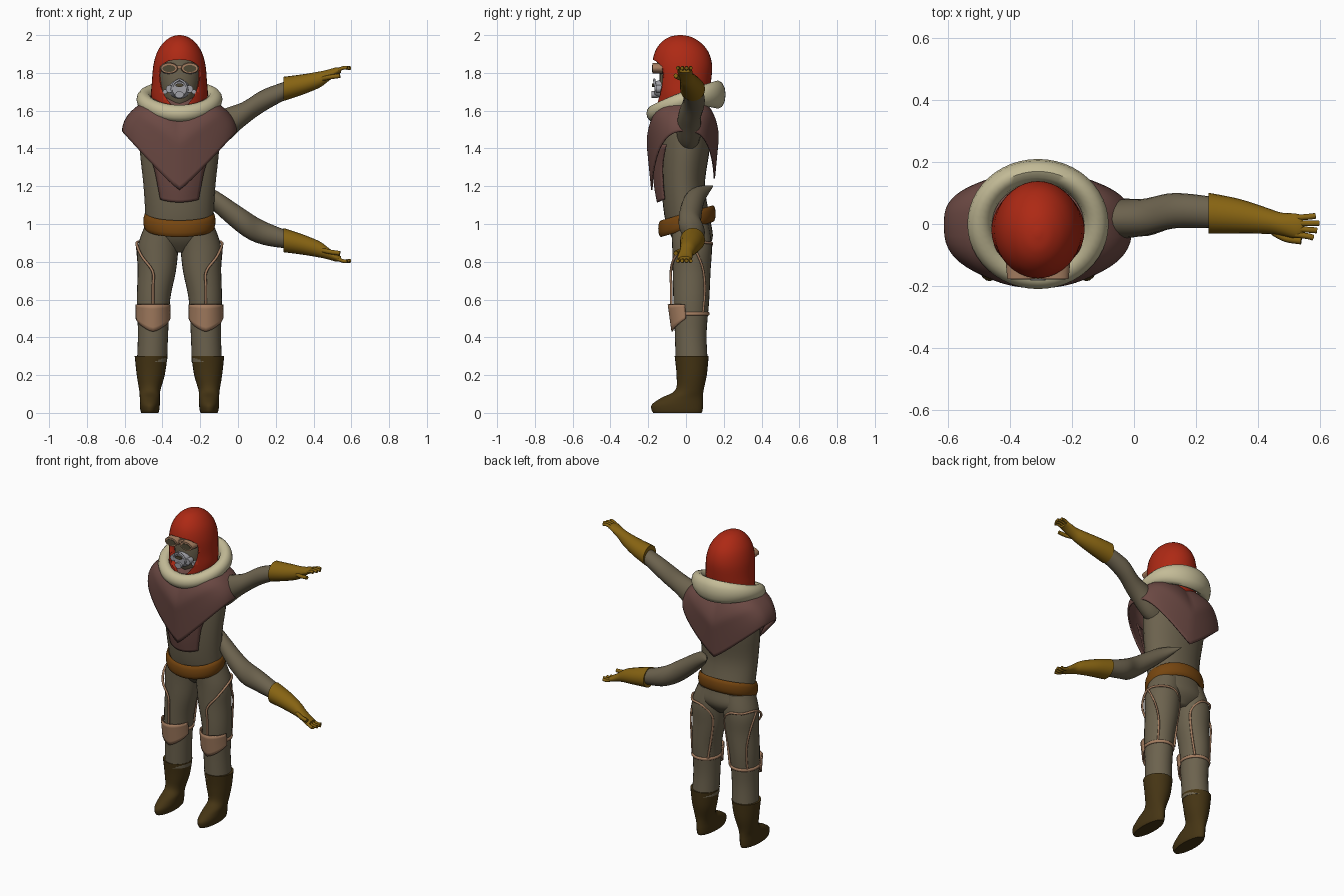
import bpy, bmesh, math
from math import sin, cos, pi
from mathutils import Vector

if "Cube" in bpy.data.objects:
    bpy.data.objects.remove(bpy.data.objects["Cube"])

CX = -0.31  # body centre line


def material(name, *rgb):
    m = bpy.data.materials.new(name)
    m.use_nodes = True
    m.diffuse_color = (*rgb, 1)
    b = m.node_tree.nodes["Principled BSDF"]
    b.inputs["Base Color"].default_value = (*rgb, 1)
    b.inputs["Roughness"].default_value = 0.8
    return m


SUIT = material("olive suit", 0.15, 0.123, 0.076)
RED = material("red hood", 0.42, 0.022, 0.007)
FUR = material("cream fur", 0.55, 0.5, 0.31)
CLOTH = material("plum cloth", 0.15, 0.067, 0.057)
GLOVE = material("mustard leather", 0.24, 0.125, 0.006)
BELT = material("brown leather", 0.18, 0.06, 0.005)
BOOT = material("dark boot", 0.06, 0.035, 0.007)
PAD = material("tan pad", 0.38, 0.21, 0.12)
METAL = material("grey metal", 0.35, 0.35, 0.38)
LENS = material("dark lens", 0.08, 0.065, 0.035)


def finish(ob, mat, angle=50):
    ob.data.materials.append(mat)
    bpy.ops.object.select_all(action='DESELECT')
    ob.select_set(True)
    bpy.context.view_layer.objects.active = ob
    bpy.ops.object.shade_smooth_by_angle(angle=math.radians(angle))
    return ob


def grid(name, f, nu, nv, mat, loop_u=True, loop_v=False, caps=False, thick=0):
    """Surface from f(u, v) with u, v in 0..1."""
    bm = bmesh.new()
    du, dv = nu if loop_u else nu - 1, nv if loop_v else nv - 1
    rows = [[bm.verts.new(f(i / du, j / dv)) for i in range(nu)] for j in range(nv)]
    for j in range(dv):
        for i in range(du):
            a, b = rows[j], rows[(j + 1) % nv]
            k = (i + 1) % nu
            bm.faces.new((a[i], a[k], b[k], b[i]))
    if caps:
        bm.faces.new(rows[0])
        bm.faces.new(rows[-1])
    bmesh.ops.recalc_face_normals(bm, faces=bm.faces)
    me = bpy.data.meshes.new(name)
    bm.to_mesh(me)
    bm.free()
    ob = bpy.data.objects.new(name, me)
    bpy.context.collection.objects.link(ob)
    if thick:
        mod = ob.modifiers.new("thickness", 'SOLIDIFY')
        mod.thickness, mod.offset = thick, 0
    return finish(ob, mat)


def spline(keys, t):
    """Smooth interpolation through equal-length tuples."""
    n = len(keys) - 1
    i = min(int(t * n), n - 1)
    s = t * n - i
    p = [Vector(keys[max(0, min(n, i + k))]) for k in (-1, 0, 1, 2)]
    return p[1] + 0.5 * s * (p[2] - p[0] + s * (2 * p[0] - 5 * p[1] + 4 * p[2] - p[3]
                             + s * (3 * (p[1] - p[2]) + p[3] - p[0])))


def loft(name, keys, mat, axis='z', nu=28):
    """Ellipses stacked along z (z, x, y, rx, ry) or along x (x, y, z, ry, rz)."""
    def f(u, v):
        h, a, b, ra, rb = spline(keys, v)
        a, b = a + ra * cos(2 * pi * u), b + rb * sin(2 * pi * u)
        return (a, b, h) if axis == 'z' else (h, a, b)
    return grid(name, f, nu, (len(keys) - 1) * 5 + 1, mat, caps=True)


def ring_tube(name, centre, section, mat):
    """Closed band: centre(a) gives x, y, z; section(a) gives radial and vertical radius."""
    def f(u, v):
        a = 2 * pi * u
        c, (r, h) = Vector(centre(a)), section(a)
        out = Vector((sin(a), -cos(a), 0))
        return c + out * r * cos(2 * pi * v) + Vector((0, 0, h * sin(2 * pi * v)))
    return grid(name, f, 48, 12, mat, loop_v=True)


def tube(name, pts, r, mat):
    cu = bpy.data.curves.new(name, 'CURVE')
    cu.dimensions, cu.bevel_depth, cu.use_fill_caps, cu.bevel_resolution = '3D', r, True, 2
    sp = cu.splines.new('POLY')
    n = 4 * (len(pts) - 1)
    sp.points.add(n)
    for i in range(n + 1):
        sp.points[i].co = (*spline(pts, i / n), 1)
    ob = bpy.data.objects.new(name, cu)
    bpy.context.collection.objects.link(ob)
    bpy.ops.object.select_all(action='DESELECT')
    ob.select_set(True)
    bpy.context.view_layer.objects.active = ob
    bpy.ops.object.convert(target='MESH')
    return finish(bpy.context.object, mat)


def disc(name, loc, r, depth, mat, scale=(1, 1), r2=None):
    """Short cylinder or cone facing the front."""
    bpy.ops.mesh.primitive_cone_add(vertices=16, radius1=r if r2 is None else r2, radius2=r,
                                    depth=depth, location=loc, rotation=(pi / 2, 0, 0))
    ob = bpy.context.object
    ob.name, ob.scale = name, (scale[0], scale[1], 1)
    return finish(ob, mat, 30)


def spow(x, p):
    return math.copysign(abs(x) ** p, x)


# Torso
loft("torso", [(.85, CX, .04, .05, .05), (.92, CX, .035, .185, .105), (1.02, CX, .01, .18, .12),
               (1.2, CX, -.015, .19, .115), (1.4, CX, -.005, .21, .13), (1.52, CX, 0, .2, .12),
               (1.6, CX, 0, .13, .1), (1.66, CX, 0, .08, .08)], SUIT)

# Belt, higher at the back
ring_tube("belt", lambda a: (CX + .177 * sin(a), .005 - .138 * cos(a), 1.015 - .04 * cos(a)),
          lambda a: (.014, .044), BELT)

# Legs, boots, knee pads and straps
for side, s in (("right", -1), ("left", 1)):
    X = lambda o: CX + s * o
    loft(side + "_leg", [(1.0, X(.09), .02, .09, .1), (.88, X(.113), .032, .108, .105),
                         (.75, X(.12), .03, .101, .1), (.6, X(.137), .028, .088, .095),
                         (.42, X(.14), .025, .08, .084), (.27, X(.145), .03, .08, .085)], SUIT)
    loft(side + "_boot", [(.3, X(.15), .03, .087, .09), (.2, X(.152), .03, .074, .08),
                          (.12, X(.157), .018, .056, .075), (.08, X(.157), -.02, .053, .11),
                          (.045, X(.157), -.045, .053, .135), (.015, X(.157), -.047, .05, .135),
                          (0, X(.157), -.045, .045, .128)], BOOT)

    def pad(u, v):
        a = (u - .5) * 2.6
        low = .43 + .07 * abs(2 * u - 1) ** 1.3
        z = .575 + (low - .575) * v
        return (X(.14) + .092 * sin(a), .025 - (.118 - .02 * v) * cos(a), z)
    grid(side + "_knee_pad", pad, 17, 7, PAD, loop_u=False, thick=.008)
    ring_tube(side + "_knee_strap", lambda a: (X(.139) + .085 * sin(a), .026 - .092 * cos(a), .525),
              lambda a: (.007, .01), PAD)
    tube(side + "_thigh_strap", [(X(.14), -.078, .57), (X(.14), -.078, .67), (X(.142), -.08, .75),
                                 (X(.2), -.055, .83), (X(.226), .03, .9), (X(.18), .12, .9),
                                 (X(.1), .135, .89), (X(.045), .105, .82), (X(.055), .095, .7),
                                 (X(.08), .1, .53)], .007, PAD)
    tube(side + "_outer_strap", [(X(.226), .03, .9), (X(.215), .085, .78), (X(.2), .1, .66),
                                 (X(.2), .09, .53)], .006, PAD)

# Arms, both reaching out to the same side
ARMS = {"upper": [(-.22, .01, 1.45, .06, .08), (-.1, .015, 1.5, .065, .1), (.02, .02, 1.575, .06, .068),
                  (.13, .043, 1.65, .057, .06), (.27, .036, 1.715, .05, .046)],
        "lower": [(-.25, .14, 1.2, .004, .004), (-.14, .05, 1.135, .05, .055), (.02, .02, 1.015, .06, .073),
                  (.13, .043, .955, .057, .064), (.27, .036, .915, .05, .046)]}
for side, keys in ARMS.items():
    loft(side + "_arm", keys, SUIT, 'x', 20)
    Z = (lambda z: z) if side == "upper" else (lambda z: 2.63 - z)
    loft(side + "_glove", [(.24, .035, Z(1.715), .066, .064), (.34, .025, Z(1.738), .056, .054),
                           (.43, .01, Z(1.764), .042, .043), (.475, 0, Z(1.785), .037, .032),
                           (.52, -.006, Z(1.808), .04, .021), (.545, -.006, Z(1.815), .034, .014)],
         GLOVE, 'x', 20)
    for i in range(4):
        y = .02 - .018 * i
        reach = .6 - .012 * abs(i - 1.2)
        tube(f"{side}_finger_{i + 1}", [(.52, y, Z(1.812)), (.56, y * 1.15, Z(1.827)),
                                        (reach, y * 1.3, Z(1.825))], .0095, GLOVE)
    tube(side + "_thumb", [(.45, -.025, Z(1.77)), (.49, -.046, Z(1.778)), (.54, -.054, Z(1.785))],
         .012, GLOVE)


# Poncho with pointed front and back
def poncho(u, v):
    a = 2 * pi * u
    s, c = sin(a), cos(a)
    tip = 1.18 if c > 0 else 1.24
    z_hem = tip + (1.49 - tip) * abs(s) ** 1.1
    rx = .3 * (.4 + .6 * sin(v * pi / 2))
    fold = .45 + .55 * sin(min(1, v * 1.9) * pi / 2) - .24 * max(0, v - .5)
    ry = (.205 if c > 0 else .17) * fold
    z = 1.67 + (z_hem - 1.67) * (v ** (1.35 * abs(s) + (1 - abs(s))))
    return (CX + rx * s, -ry * spow(c, .7), z)


grid("poncho", poncho, 64, 20, CLOTH, thick=.008)


# Bib hanging below the poncho
def bib(u, v):
    half, z, y = spline([(.2, 1.42, -.165), (.14, 1.31, -.175), (.115, 1.2, -.165), (.1, 1.115, -.15)], v)
    k = 2 * u - 1
    return (CX + half * k, y + .06 * k * k * (1 - .4 * v), z + .015 * v * k * k)


grid("bib", bib, 15, 13, CLOTH, loop_u=False, thick=.008)

# Fur collar, deeper at the back
ring_tube("fur_collar", lambda a: (CX + .188 * sin(a), -.17 * cos(a), 1.635 - .05 * cos(a) + .025 * sin(a) ** 2),
          lambda a: (.04, .045 + .03 * max(0, -cos(a)) ** 1.5), FUR)

# Head inside the hood
loft("face", [(1.6, CX, -.01, .07, .09), (1.68, CX, -.03, .09, .105), (1.78, CX, -.03, .11, .11),
              (1.88, CX, -.03, .1, .105)], SUIT)

# Hood with a cut face opening
hood = loft("hood", [(1.57, CX, -.025, .1, .135), (1.62, CX, -.025, .135, .135), (1.68, CX, -.02, .15, .14),
                     (1.75, CX, -.018, .146, .15), (1.84, CX, -.02, .138, .158), (1.91, CX, -.023, .118, .142),
                     (1.96, CX, -.027, .085, .105), (1.99, CX, -.03, .045, .058), (2.0, CX, -.03, .008, .01)], RED, nu=40)
OUTLINE = [(0, 1.595), (.05, 1.64), (.088, 1.7), (.104, 1.77), (.1, 1.83), (.06, 1.862), (0, 1.87)]


def opening(u, v):
    x, z = spline(OUTLINE, 1 - abs(2 * u - 1))
    return (CX + math.copysign(x, .5 - u), -.4 + .33 * v, z)


cutter = grid("face_cutter", opening, 36, 2, RED, caps=True)
cutter.hide_render = True
cut = hood.modifiers.new("face opening", 'BOOLEAN')
cut.operation, cut.object, cut.solver = 'DIFFERENCE', cutter, 'EXACT'
bpy.context.view_layer.objects.active = hood
bpy.ops.object.modifier_apply(modifier=cut.name)
bpy.data.objects.remove(cutter)

# Goggles and breathing mask
disc("goggle_bridge", (CX, -.14, 1.83), .02, .03, PAD, (1.3, .5))
disc("mask_body", (CX, -.142, 1.715), .03, .05, METAL, (1.3, 1.25), .045)
disc("mask_nozzle", (CX, -.167, 1.685), .02, .03, METAL, (1.2, .9))
disc("mask_vent", (CX, -.17, 1.735), .016, .02, LENS, (1.4, .6))
for side, s in (("right", -1), ("left", 1)):
    disc(side + "_goggle", (CX + s * .055, -.147, 1.825), .044, .06, PAD, (1, .62), .05)
    disc(side + "_lens", (CX + s * .055, -.178, 1.823), .034, .004, LENS, (1, .55))
    disc(side + "_mask_filter", (CX + s * .052, -.14, 1.715), .02, .04, METAL)
    disc(side + "_mask_bolt", (CX + s * .076, -.12, 1.7), .012, .03, METAL)
    tube(side + "_mask_rib", [(CX, -.168, 1.765), (CX + s * .03, -.166, 1.745), (CX + s * .045, -.155, 1.7)],
         .006, METAL)
